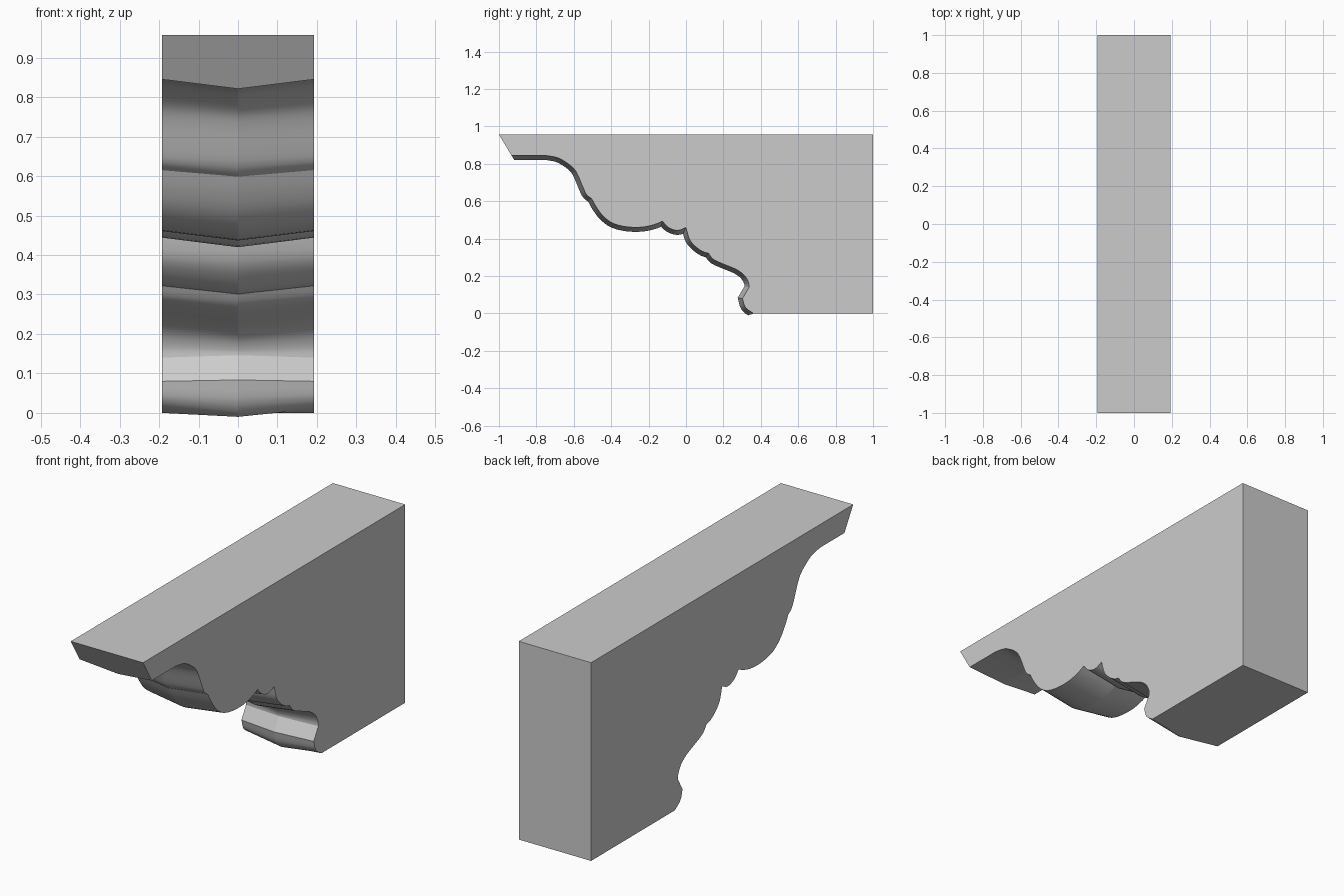
import bpy
import bmesh
import math
from mathutils import Vector

HALF_WIDTH = 0.193
TOP = 0.957
BACK = 1.0
RIDGE = 0.024      # how far the middle of the moulding stands proud of its sides
STEPS = 3

# Moulding outline as a chain of curved runs (y, z), front to foot
RUNS = [
    [(-.933, .845), (-.75, .845)],                                    # flat soffit
    [(-.75, .845), (-.69, .834), (-.644, .81), (-.60, .775),
     (-.575, .733), (-.553, .68), (-.532, .636), (-.505, .615)],      # upper cove
    [(-.505, .615), (-.478, .567), (-.441, .519), (-.388, .481),
     (-.313, .463), (-.233, .462), (-.168, .476), (-.126, .494)],     # large belly
    [(-.126, .494), (-.094, .46), (-.045, .444), (0, .46)],           # small bead
    [(0, .46), (.019, .396), (.051, .358), (.088, .332), (.12, .322)],
    [(.12, .322), (.147, .289), (.206, .262), (.27, .235),
     (.313, .203), (.334, .166), (.337, .14)],                        # lower scroll
    [(.337, .14), (.302, .08)],                                       # bevelled lip
    [(.302, .08), (.318, .032), (.361, 0)],                           # rounded foot
]


def smooth_run(points):
    """Catmull-Rom curve through the points of one run."""
    pts = [Vector(p) for p in points]
    if len(pts) == 2:
        return pts
    ext = [2 * pts[0] - pts[1]] + pts + [2 * pts[-1] - pts[-2]]
    out = []
    for a, b, c, d in zip(ext, ext[1:], ext[2:], ext[3:]):
        for i in range(STEPS):
            t = i / STEPS
            out.append(b + 0.5 * t * (c - a + t * (2 * a - 5 * b + 4 * c - d
                                                 + t * (3 * b - a - 3 * c + d))))
    return out + [pts[-1]]


def outward(a, b):
    d = (b - a).normalized()
    return Vector((d.y, -d.x))


def offset(points, dist):
    """Mitred outward offset; the ends slide along the nose and the floor."""
    out = []
    for i, p in enumerate(points):
        n1 = outward(points[max(i - 1, 0)], points[max(i, 1)])
        n2 = outward(p, points[i + 1]) if i + 1 < len(points) else n1
        out.append(p + (n1 + n2) * dist / max(1 + n1.dot(n2), 0.5))
    out[0].x = -1 + 0.6 * (TOP - out[0].y)
    out[-1] = points[-1] - Vector((dist * 1.4, 0))
    return out


# Join the runs and remember the joints
outline, joints = [], set()
for run in RUNS:
    pts = smooth_run(run)
    outline += pts if not outline else pts[1:]
    joints.add(len(outline) - 1)
ridge = offset(outline, RIDGE)

# Corbel body: side, middle and side columns skinned together
bm = bmesh.new()
corners = [Vector((BACK, 0)), Vector((BACK, TOP)), Vector((-1, TOP))]
columns = []
for x, line in ((-HALF_WIDTH, outline), (0, ridge), (HALF_WIDTH, outline)):
    columns.append([bm.verts.new((x, p.x, p.y)) for p in line + corners])

count = len(outline)
total = count + len(corners)
for left, right in zip(columns, columns[1:]):
    for i in range(total):
        j = (i + 1) % total
        face = bm.faces.new((left[i], right[i], right[j], left[j]))
        face.smooth = i < count - 1
bm.faces.new(columns[0])
bm.faces.new(columns[2][::-1])
bmesh.ops.recalc_face_normals(bm, faces=bm.faces)

# Crisp edges: middle ridge, run joints and borders of the flat faces
middle = set(columns[1])
joint_verts = {col[i] for col in columns for i in joints}
for edge in bm.edges:
    on_ridge = all(v in middle for v in edge.verts)
    on_joint = all(v in joint_verts for v in edge.verts)
    flat_border = any(not f.smooth for f in edge.link_faces)
    bend = edge.calc_face_angle(0)
    if on_ridge or flat_border or bend > math.radians(35):
        edge.smooth = False
    elif on_joint and bend > math.radians(12):
        edge.smooth = False

mesh = bpy.data.meshes.new("corbel_bracket")
bm.to_mesh(mesh)
bm.free()

default = bpy.data.objects.get("Cube")
if default:
    bpy.data.objects.remove(default, do_unlink=True)

# Plain grey material
grey = bpy.data.materials.new("light_grey")
grey.use_nodes = True
colour = (0.6, 0.6, 0.6, 1)
grey.diffuse_color = colour
for node in grey.node_tree.nodes:
    if node.type == "BSDF_PRINCIPLED":
        node.inputs["Base Color"].default_value = colour
mesh.materials.append(grey)

bracket = bpy.data.objects.new("corbel_bracket", mesh)
bpy.context.collection.objects.link(bracket)
